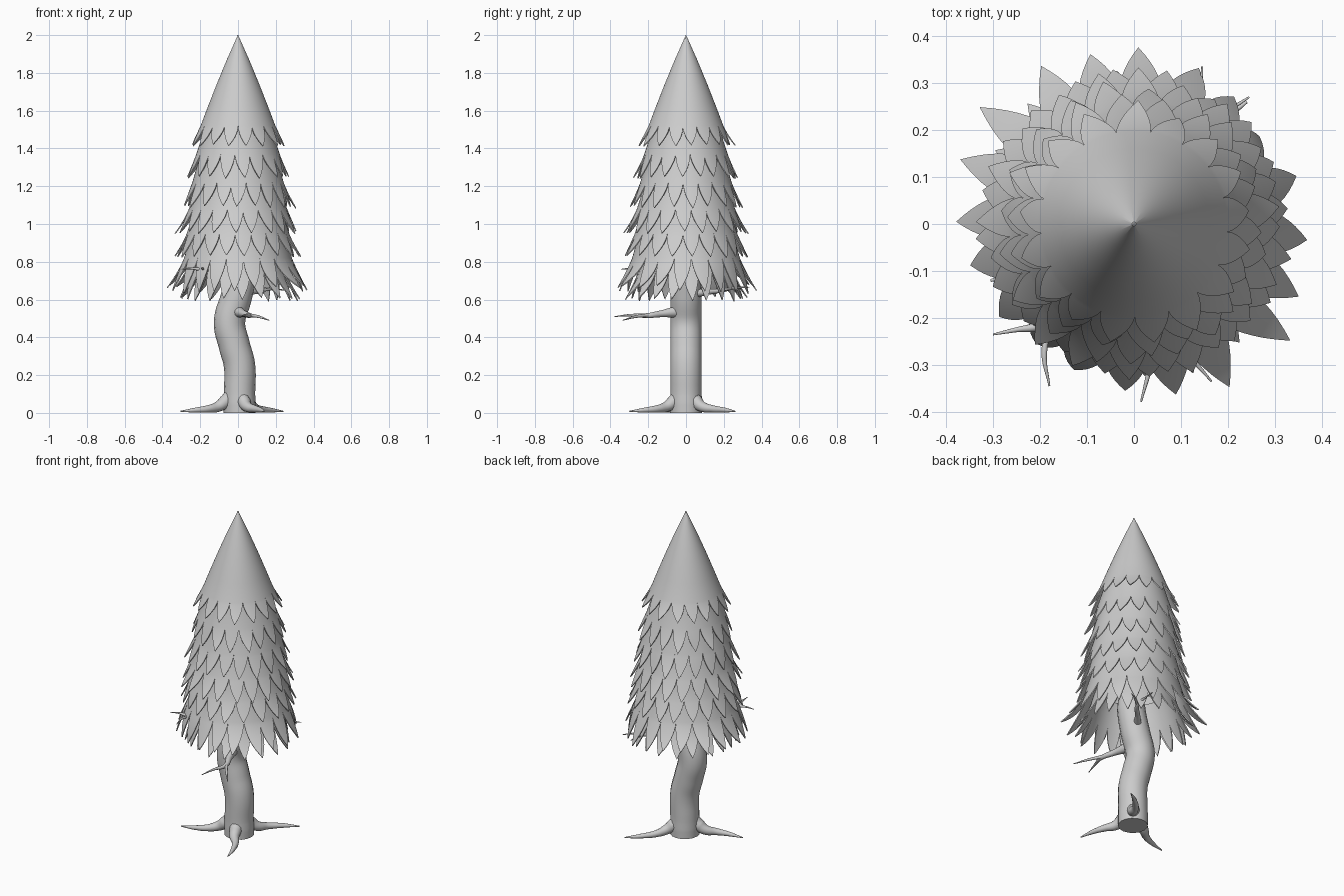
import bpy, bmesh, math, random
from mathutils import Vector

if "Cube" in bpy.data.objects:
    bpy.data.objects.remove(bpy.data.objects["Cube"])

random.seed(7)


def smooth(ob):
    bpy.ops.object.select_all(action='DESELECT')
    ob.select_set(True)
    bpy.context.view_layer.objects.active = ob
    bpy.ops.object.shade_smooth_by_angle(angle=math.radians(50))


def tube(name, paths, res=4):
    """Tapered tubes; every path is a list of (x, y, z, radius)."""
    cu = bpy.data.curves.new(name, 'CURVE')
    cu.dimensions = '3D'
    cu.bevel_depth = 1.0
    cu.bevel_resolution = res
    cu.resolution_u = 6
    cu.use_fill_caps = True
    for path in paths:
        sp = cu.splines.new('BEZIER')
        sp.bezier_points.add(len(path) - 1)
        for bp, (x, y, z, r) in zip(sp.bezier_points, path):
            bp.co = (x, y, z)
            bp.radius = r
            bp.handle_left_type = bp.handle_right_type = 'AUTO'
    ob = bpy.data.objects.new(name, cu)
    bpy.context.collection.objects.link(ob)
    bpy.ops.object.select_all(action='DESELECT')
    ob.select_set(True)
    bpy.context.view_layer.objects.active = ob
    bpy.ops.object.convert(target='MESH')
    smooth(bpy.context.object)


def skirt(name, body, tip, count, phase, droop=0.0, cols=6, rows=7, jitter=0.012):
    """Ring of pointed leaves hanging from a revolved body profile of (r, z).
    droop pulls the tips in and down towards the two (+,+) / (-,-) diagonals."""
    bm = bmesh.new()
    step = math.tau / count
    nr, nz = body[-1]
    for k in range(count):
        mid = phase + k * step
        length = 1 + random.uniform(-0.08, 0.04)
        flare = random.uniform(-jitter, jitter) - droop * math.sin(2 * mid)
        drop = droop * 0.6 * math.sin(2 * mid)
        lean = random.uniform(-0.15, 0.15) * step
        profile = [(r, z, 1.0, 0.0) for r, z in body]
        for j in range(1, rows + 1):
            t = j / rows
            r = nr + (tip[0] - nr) * (0.85 * t + 0.15 * t * t) * length + flare * t * t
            z = nz + (tip[1] - nz) * t * length - drop * t * t
            profile.append((r, z, max(1 - t ** 1.7, 0.01), lean * t))
        grid = []
        for r, z, w, off in profile:
            row = []
            for c in range(cols + 1):
                a = mid + off + (c / cols - 0.5) * step * w
                row.append(bm.verts.new((r * math.cos(a), r * math.sin(a), z)))
            grid.append(row)
        for a, b in zip(grid, grid[1:]):
            for c in range(cols):
                bm.faces.new((a[c], b[c], b[c + 1], a[c + 1]))
    bmesh.ops.remove_doubles(bm, verts=bm.verts, dist=0.0004)
    me = bpy.data.meshes.new(name)
    bm.to_mesh(me)
    bm.free()
    ob = bpy.data.objects.new(name, me)
    bpy.context.collection.objects.link(ob)
    # Give the leaves a little thickness, inward
    sol = ob.modifiers.new("thickness", 'SOLIDIFY')
    sol.thickness = 0.006
    sol.offset = -1
    bpy.context.view_layer.objects.active = ob
    bpy.ops.object.modifier_apply(modifier=sol.name)
    smooth(ob)


# Crooked trunk
tube("trunk", [[(0.008, 0, 0.0, 0.084), (0.008, 0, 0.05, 0.085), (0.008, 0, 0.1, 0.083),
                (0.008, 0, 0.25, 0.083), (-0.02, 0, 0.36, 0.083), (-0.045, 0, 0.48, 0.083),
                (-0.01, 0, 0.61, 0.083), (0.02, 0, 0.75, 0.08), (0.02, 0, 0.9, 0.06)]], res=6)

# Three spreading roots
roots = []
for x, y in [(0.24, 0.26), (-0.305, -0.12), (0.14, -0.30)]:
    d = Vector((x, y, 0))
    n = d.normalized()
    s = Vector((-n.y, n.x, 0)) * 0.015
    pts = [(n * 0.045, 0.095, 0.032), (n * 0.075, 0.058, 0.036), (n * 0.115, 0.033, 0.028),
           (n * 0.17 + s, 0.022, 0.02), (d * 0.75 + s, 0.015, 0.013), (d, 0.008, 0.003)]
    roots.append([(p.x, p.y, z, r) for p, z, r in pts])
tube("roots", roots)


# Forked bare branches
def branch(name, start, fork, tips, r):
    s, f = Vector(start), Vector(fork)
    m = (s + f) / 2
    main, side = Vector(tips[0]), Vector(tips[1])
    q = (f + main) / 2 + Vector((0, 0, 0.005))
    b = f.lerp(side, 0.45) + Vector((0, 0, 0.006))
    tube(name, [[(*s, r * 1.7), (*m, r), (*f, r * 0.7), (*q, r * 0.35), (*main, 0.002)],
                [(*m.lerp(f, 0.7), r * 0.6), (*b, r * 0.4), (*side, 0.002)]])


branch("front_branch", (0.0, -0.05, 0.535), (0.06, -0.21, 0.515),
       [(0.015, -0.378, 0.51), (0.165, -0.335, 0.49)], 0.018)
branch("left_branch", (0.0, -0.02, 0.72), (-0.2, -0.215, 0.76),
       [(-0.30, -0.235, 0.76), (-0.18, -0.345, 0.76)], 0.015)
branch("back_branch", (0.0, 0.03, 0.63), (0.14, 0.20, 0.65),
       [(0.145, 0.335, 0.665), (0.245, 0.27, 0.65)], 0.015)

# Pointed treetop ending in leaves
skirt("treetop", [(0.001, 2.0), (0.03, 1.935), (0.06, 1.868), (0.115, 1.735), (0.16, 1.62), (0.198, 1.52)],
      (0.257, 1.415), 17, 0.1)

# Leaf tiers below: body profile, tip, leaf count, droop
tiers = [
    ([(0.175, 1.52), (0.198, 1.44), (0.221, 1.37)], (0.275, 1.245), 18, 0.0),
    ([(0.198, 1.37), (0.222, 1.29), (0.242, 1.22)], (0.300, 1.09), 19, 0.0),
    ([(0.218, 1.22), (0.241, 1.14), (0.260, 1.08)], (0.322, 0.955), 20, 0.0),
    ([(0.233, 1.09), (0.255, 1.00), (0.271, 0.95)], (0.330, 0.83), 20, 0.005),
    ([(0.240, 0.97), (0.265, 0.89), (0.285, 0.82)], (0.370, 0.65), 20, 0.035),
    ([(0.205, 0.90), (0.232, 0.82), (0.252, 0.75)], (0.318, 0.600), 20, 0.02),
]
for i, (body, tip, count, droop) in enumerate(tiers):
    skirt(f"leaf_tier_{i + 1}", body, tip, count, 0.1 + (i + 1) * math.pi / count, droop)
